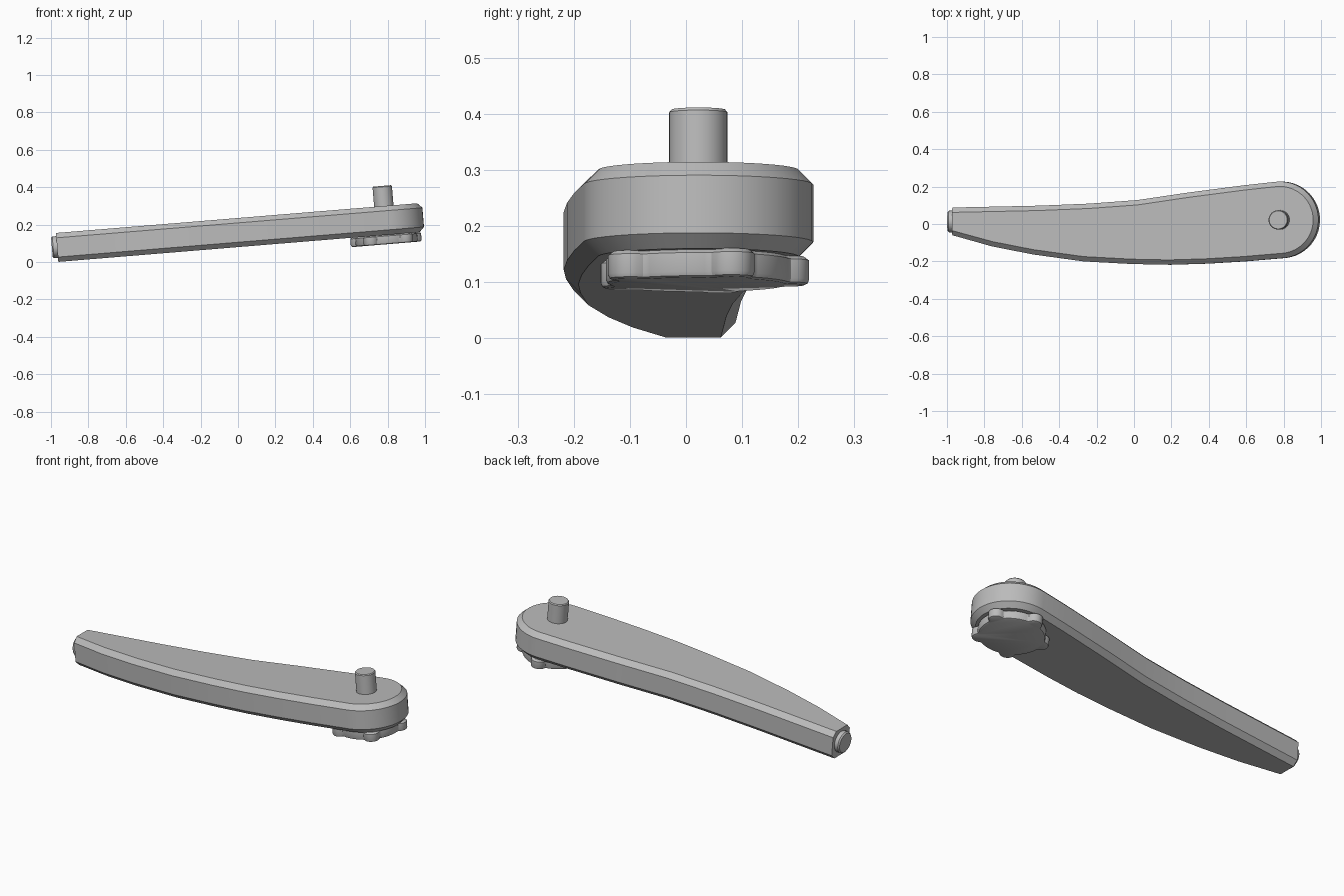
import bpy, bmesh, math
from mathutils import Matrix, Vector

if "Cube" in bpy.data.objects:
    bpy.data.objects.remove(bpy.data.objects["Cube"], do_unlink=True)

GREY = (0.5, 0.5, 0.5, 1.0)
grey = bpy.data.materials.new("plain_grey")
grey.use_nodes = True
grey.diffuse_color = GREY
grey.node_tree.nodes["Principled BSDF"].inputs["Base Color"].default_value = GREY

# The whole handle leans up toward its round end
TILT = Matrix.Translation((0, 0, 0.08)) @ Matrix.Rotation(math.radians(-4.7), 4, 'Y')
HUB = Vector((0.795, 0.022))


def offset(points, dist, closed):
    """Move a counter-clockwise outline inward; open outlines keep their end x."""
    out, n = [], len(points)
    for i, p in enumerate(points):
        a = points[i - 1] if closed or i else p
        b = points[(i + 1) % n] if closed or i < n - 1 else p
        t = (b - a).normalized()
        q = p + Vector((-t.y, t.x)) * dist
        if not closed and i in (0, n - 1):
            q.x = p.x
        out.append(q)
    return out


def loft(name, layers, matrix=TILT):
    """Join stacked outlines (outline, height) from bottom to top, capped at both ends."""
    bm = bmesh.new()
    rings = [[bm.verts.new((p.x, p.y, z)) for p in outline] for outline, z in layers]
    n = len(rings[0])
    for low, high in zip(rings, rings[1:]):
        for i in range(n):
            j = (i + 1) % n
            bm.faces.new((low[i], low[j], high[j], high[i]))
    bm.faces.new(rings[0][::-1])
    bm.faces.new(rings[-1])
    bmesh.ops.recalc_face_normals(bm, faces=bm.faces)
    mesh = bpy.data.meshes.new(name)
    bm.to_mesh(mesh)
    bm.free()
    mesh.materials.append(grey)
    obj = bpy.data.objects.new(name, mesh)
    obj.matrix_world = matrix
    bpy.context.collection.objects.link(obj)
    bpy.ops.object.select_all(action='DESELECT')
    obj.select_set(True)
    bpy.context.view_layer.objects.active = obj
    bpy.ops.object.shade_smooth_by_angle(angle=math.radians(25))
    return obj


def circle(radius, centre=Vector((0, 0)), count=32):
    return [centre + radius * Vector((math.cos(a), math.sin(a)))
            for a in (math.tau * i / count for i in range(count))]


# Arm: bulging front edge, round hub end, gently hollow back edge
front = [(-0.964, -0.06), (-0.75, -0.12), (-0.53, -0.163), (-0.26, -0.2), (0, -0.214),
         (0.2, -0.218), (0.4, -0.212), (0.6, -0.2)]
back = [(0.6, 0.207), (0.3, 0.168), (0.03, 0.128), (-0.23, 0.109), (-0.5, 0.098),
        (-0.964, 0.088)]
arc = [HUB + 0.205 * Vector((math.cos(a), math.sin(a)))
       for a in (math.radians(-84 + 180 * i / 24) for i in range(25))]
outline = [Vector(p) for p in front] + arc + [Vector(p) for p in back]
inner = offset(outline, 0.026, False)
loft("arm", [(inner, 0), (outline, 0.026), (outline, 0.129), (inner, 0.155)])

# Post on the upper side of the hub
loft("post", [(circle(0.052, HUB), 0.14), (circle(0.052, HUB), 0.258),
              (circle(0.048, HUB), 0.263)])


# Five-lobed knob on the lower side of the hub
def knob_radius(angle, lobe=0.041, reach=0.157, core=0.165):
    step = math.tau / 5
    phi = (angle - math.radians(22) + step / 2) % step - step / 2
    inside = lobe ** 2 - (reach * math.sin(phi)) ** 2
    return max(core, reach * math.cos(phi) + math.sqrt(inside)) if inside > 0 else core


knob = [HUB + knob_radius(a) * Vector((math.cos(a), math.sin(a)))
        for a in (math.tau * i / 180 for i in range(180))]
knob_mid = offset(knob, 0.003, True)
knob_in = offset(knob, 0.01, True)
loft("knob", [(knob_in, -0.05), (knob_mid, -0.047), (knob, -0.04),
              (knob, -0.006), (knob_in, 0.001)])

# Round nub on the narrow end, pointing away from the hub
nub_place = TILT @ Matrix.Translation((-0.94, 0.013, 0.08)) @ Matrix.Rotation(-math.pi / 2, 4, 'Y')
loft("end_nub", [(circle(0.058), 0), (circle(0.058), 0.045), (circle(0.052), 0.052)], nub_place)
